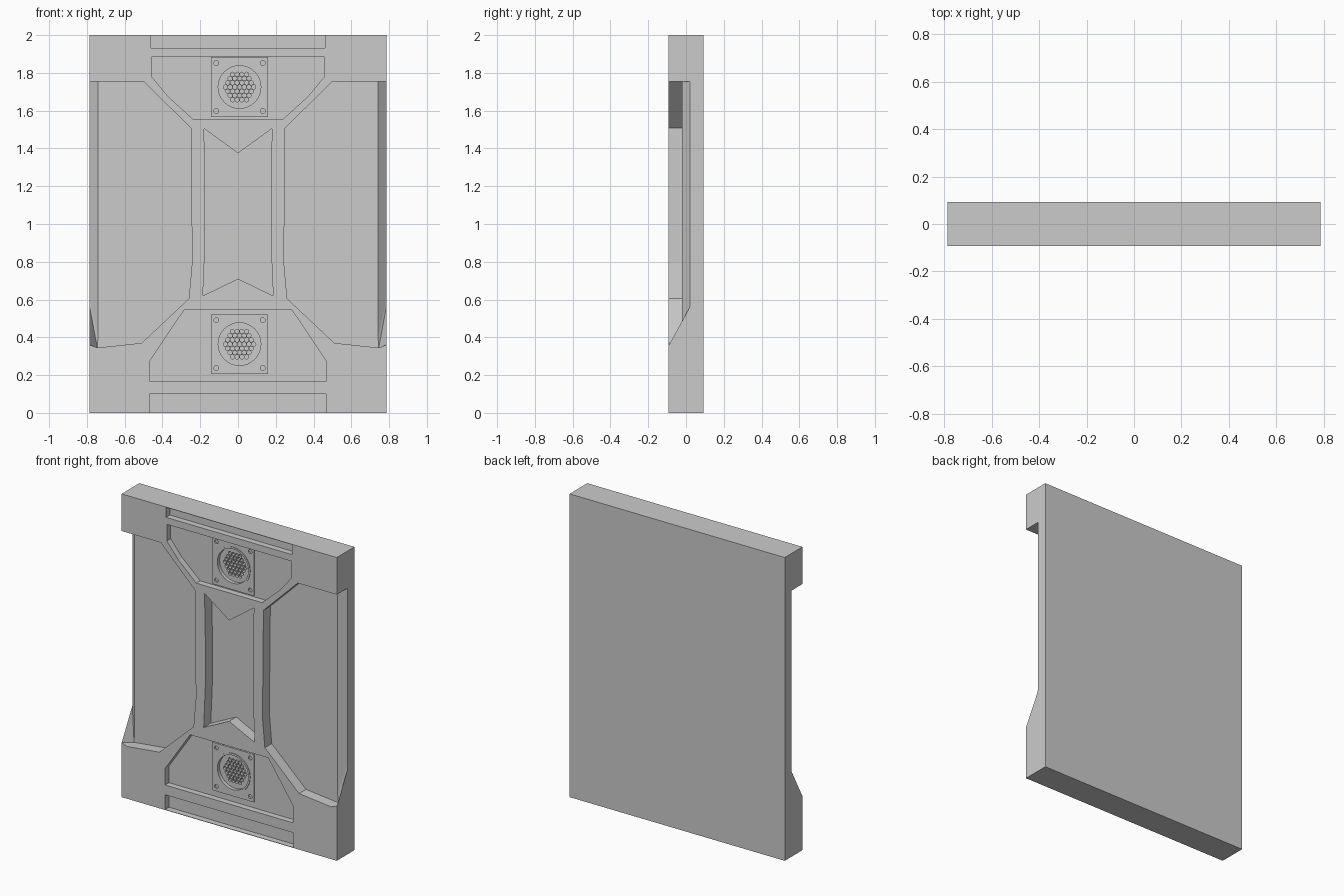
import bpy, bmesh, math
from mathutils import Matrix, Vector

if "Cube" in bpy.data.objects:
    bpy.data.objects.remove(bpy.data.objects["Cube"])

HX, FY = 0.785, 0.092      # half width, half thickness
OUT = -0.16                # where cutters start, in front of the panel


def finish(bm, name):
    bmesh.ops.recalc_face_normals(bm, faces=bm.faces)
    me = bpy.data.meshes.new(name)
    bm.to_mesh(me)
    bm.free()
    ob = bpy.data.objects.new(name, me)
    bpy.context.collection.objects.link(ob)
    return ob


def add_prism(bm, pts, y0, y1):
    a = [bm.verts.new((x, y0, z)) for x, z in pts]
    b = [bm.verts.new((x, y1, z)) for x, z in pts]
    bm.faces.new(a)
    bm.faces.new(b[::-1])
    for i in range(len(pts)):
        j = (i + 1) % len(pts)
        bm.faces.new((a[i], b[i], b[j], a[j]))


def prisms(name, outlines, y0, y1):
    bm = bmesh.new()
    for pts in outlines:
        add_prism(bm, pts, y0, y1)
    return finish(bm, name)


def rect(x0, x1, z0, z1):
    return [(x0, z0), (x1, z0), (x1, z1), (x0, z1)]


def circle(cx, cz, r, n=32):
    return [(cx + r * math.cos(2 * math.pi * i / n),
             cz + r * math.sin(2 * math.pi * i / n)) for i in range(n)]


def mirrored(half):
    """Close a right-hand outline with its mirror image."""
    return half + [(-x, z) for x, z in reversed(half) if x > 0]


def cut(ob, cutter):
    cutter.hide_render = True
    mod = ob.modifiers.new("cut", 'BOOLEAN')
    mod.operation = 'DIFFERENCE'
    mod.solver = 'EXACT'
    mod.object = cutter
    with bpy.context.temp_override(object=ob, active_object=ob, selected_objects=[ob]):
        bpy.ops.object.modifier_apply(modifier=mod.name)
    bpy.data.objects.remove(cutter)


# Main door slab
door = prisms("door_panel", [rect(-HX, HX, 0, 2)], -FY, FY)

# Deep side bays
bay = [(0.5, 1.755), (0.25, 1.508), (0.243, 0.8), (0.26, 0.605),
       (0.51, 0.37), (0.745, 0.345), (0.745, 1.755)]
cut(door, prisms("bay_cutter", [bay, [(-x, z) for x, z in bay]], OUT, -0.02))

# Chamfered outer edges with a sloped foot
for s in (1, -1):
    bm = bmesh.new()
    for x, y, z in [(0.745, OUT, 0.345), (0.745, -0.02, 0.345), (0.825, 0.06, 0.775),
                    (0.825, OUT, 0.375), (0.74, OUT, 0.4), (0.74, -0.021, 0.4),
                    (0.74, OUT, 1.755), (0.74, -0.021, 1.755), (0.745, -0.02, 1.755),
                    (0.825, 0.06, 1.755), (0.825, OUT, 1.755)]:
        bm.verts.new((s * x, y, z))
    bmesh.ops.convex_hull(bm, input=bm.verts)
    cut(door, finish(bm, "edge_cutter"))

# Deep centre recess with notched ends
centre = mirrored([(0, 0.71), (0.186, 0.62), (0.174, 0.9), (0.174, 1.2), (0.18, 1.505), (0, 1.375)][1:5])
centre = [(0, 0.71)] + centre[:4] + [(0, 1.375)] + centre[4:]
cut(door, prisms("centre_cutter", [centre], OUT, -0.018))

# Shallow recesses around the speakers and the slots at top and bottom
upper = mirrored([(0.24, 1.557), (0.37, 1.675), (0.455, 1.778), (0.455, 1.887)])
lower = mirrored([(0.467, 0.165), (0.467, 0.275), (0.285, 0.545)])
cut(door, prisms("shallow_cutter",
                 [upper, lower, rect(-0.46, 0.46, 1.932, 1.997),
                  rect(-0.468, 0.468, 0.003, 0.1)], OUT, -0.052))

# Speakers
SX = 0.008
for label, cz in (("upper", 1.725), ("lower", 0.364)):
    cut(door, prisms("pocket_cutter", [circle(SX, cz, 0.118)], OUT, -0.02))

    # Square mounting plate with screw holes
    plate = prisms(label + "_speaker_plate",
                   [rect(SX - 0.15, SX + 0.15, cz - 0.158, cz + 0.158)], -0.061, -0.05)
    holes = [circle(SX + i * 0.123, cz + j * 0.127, 0.013, 16) for i in (-1, 1) for j in (-1, 1)]
    cut(plate, prisms("plate_cutter", holes + [circle(SX, cz, 0.119)], OUT, 0))

    # Round rim
    rim = prisms(label + "_speaker_rim", [circle(SX, cz, 0.125)], -0.065, -0.03)
    cut(rim, prisms("rim_cutter", [circle(SX, cz, 0.113)], OUT, 0))

    # Recessed grille with a hexagonal field of holes
    grille = prisms(label + "_speaker_grille", [circle(SX, cz, 0.1175)], -0.042, -0.022)
    field = []
    for row in range(-3, 4):
        n = 7 - abs(row)
        for k in range(n):
            field.append(circle(SX + (k - (n - 1) / 2) * 0.025, cz + row * 0.0225, 0.0112, 12))
    cut(grille, prisms("grille_cutter", field, OUT, -0.027))

    for ob in (plate, rim, grille):
        with bpy.context.temp_override(object=ob, active_object=ob, selected_objects=[ob],
                                       selected_editable_objects=[ob]):
            bpy.ops.object.shade_smooth_by_angle(angle=math.radians(35))
